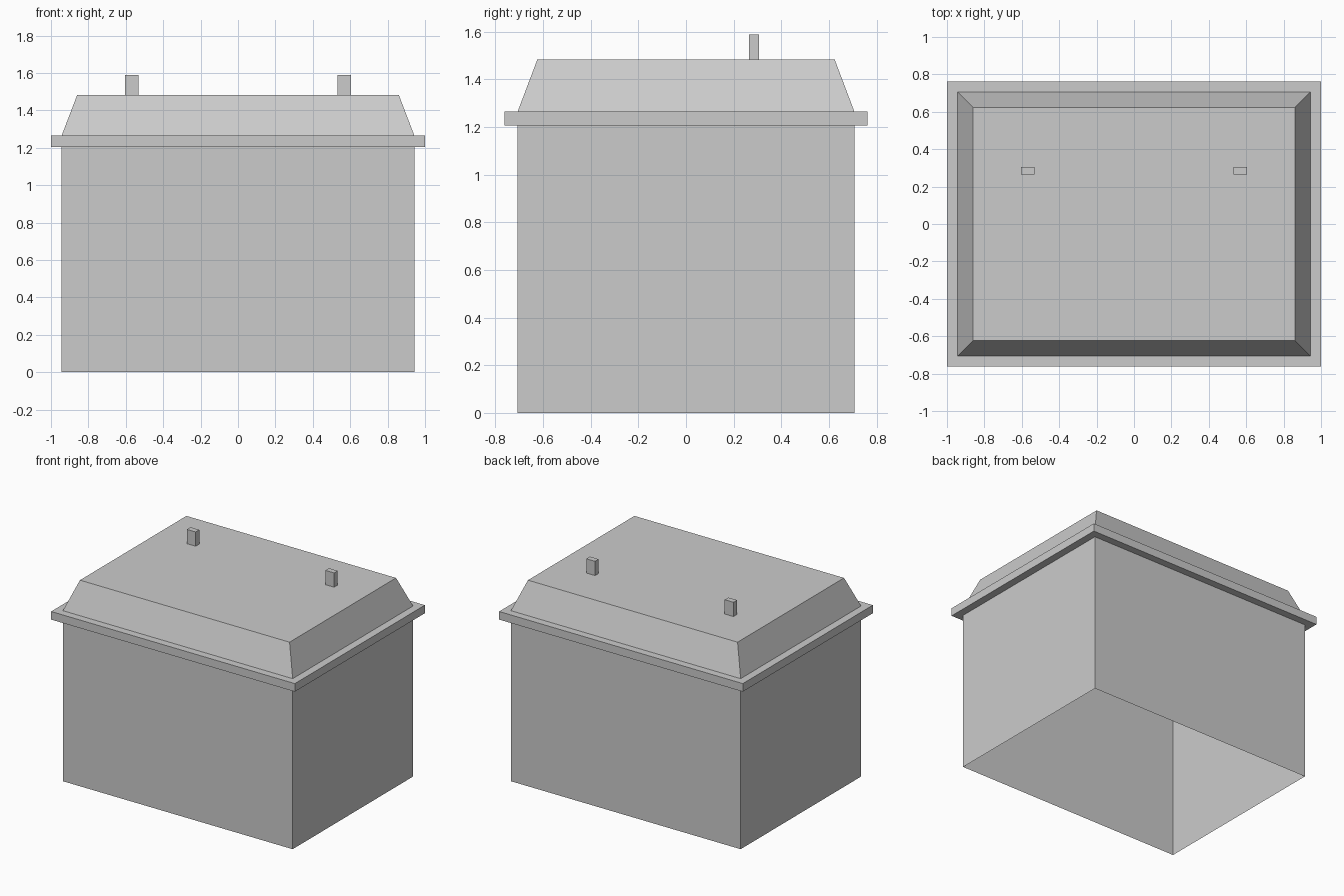
import bpy
import bmesh

cube = bpy.data.objects.get("Cube")
if cube:
    bpy.data.objects.remove(cube, do_unlink=True)

grey = bpy.data.materials.new("light_grey")
grey.use_nodes = True
colour = (0.6, 0.6, 0.6, 1)
grey.diffuse_color = colour
grey.node_tree.nodes["Principled BSDF"].inputs["Base Color"].default_value = colour


def tapered_box(name, bottom, top, z0, z1, centre=(0, 0), open_ends=False):
    """Box between two rectangles given as half sizes."""
    bm = bmesh.new()
    bmesh.ops.create_cube(bm, size=2)
    for v in bm.verts:
        half, z = (top, z1) if v.co.z > 0 else (bottom, z0)
        v.co = (centre[0] + v.co.x * half[0], centre[1] + v.co.y * half[1], z)
    if open_ends:
        bm.normal_update()
        ends = [f for f in bm.faces if abs(f.normal.z) > 0.9]
        bmesh.ops.delete(bm, geom=ends, context='FACES_ONLY')
    mesh = bpy.data.meshes.new(name)
    bm.to_mesh(mesh)
    bm.free()
    mesh.materials.append(grey)
    obj = bpy.data.objects.new(name, mesh)
    bpy.context.collection.objects.link(obj)
    return obj


# Thin walls, open underneath
wall = (0.943, 0.706)
tapered_box("walls", wall, wall, 0, 1.205, open_ends=True)

# Overhanging eave slab
eave = (1.0, 0.762)
tapered_box("eave", eave, eave, 1.205, 1.265)

# Flat-topped roof with four slopes
tapered_box("roof", wall, (0.86, 0.624), 1.265, 1.482)

# Pair of chimneys toward the back
stack = (0.036, 0.021)
for side, x in (("left", 0.568), ("right", -0.568)):
    tapered_box("chimney_" + side, stack, stack, 1.482, 1.588, (x, 0.285))
